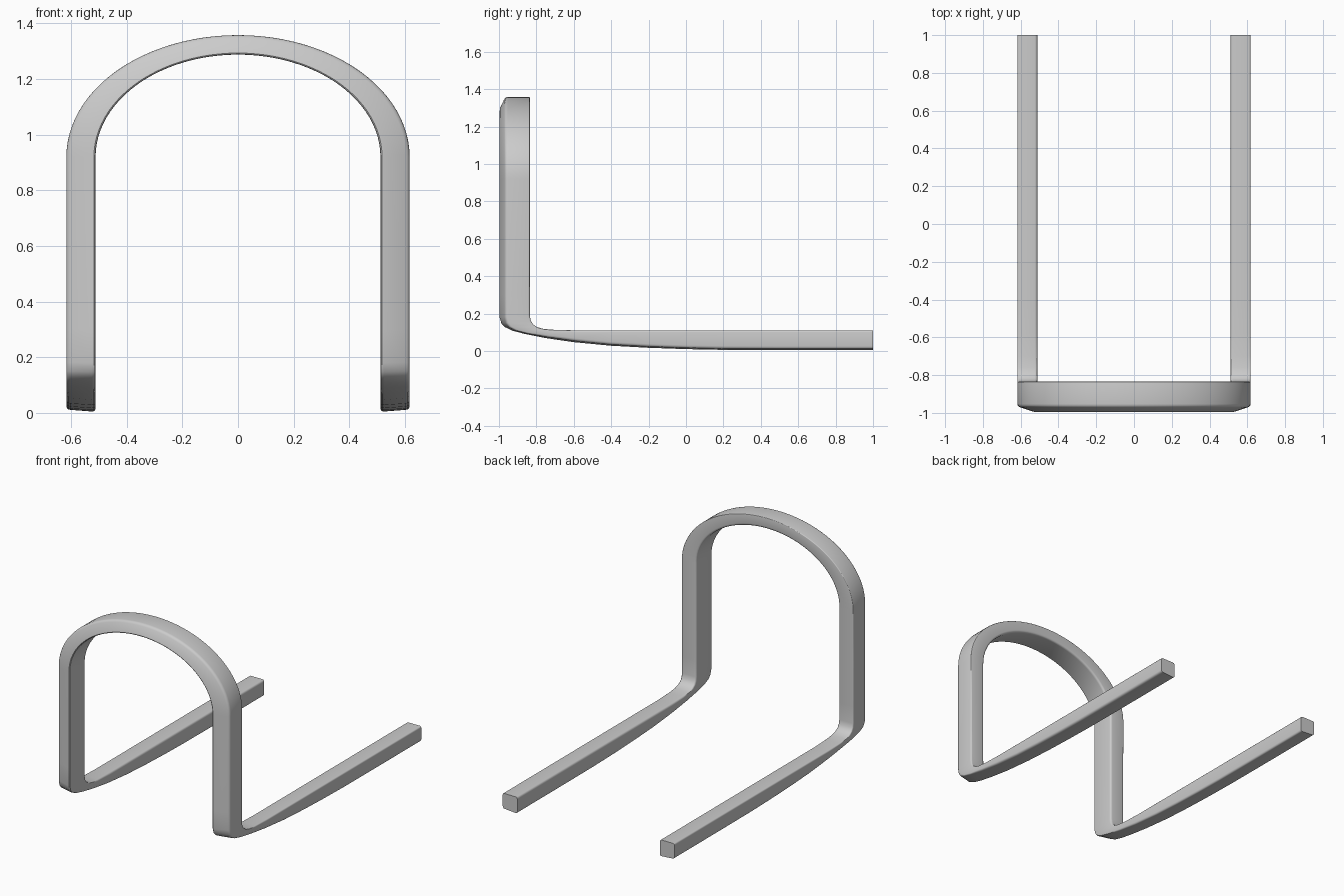
import bpy, bmesh, math
from mathutils import Vector

if "Cube" in bpy.data.objects:
    bpy.data.objects.remove(bpy.data.objects["Cube"])

XO, XI = 0.617, 0.512          # outer and inner half widths
SPRING = 0.92                  # height where the arch starts


def section(corners, radii):
    """Round the four corners of a bar section."""
    pts = []
    for i, c in enumerate(corners):
        a = c + (corners[i - 1] - c).normalized() * radii[i]
        b = c + (corners[(i + 1) % 4] - c).normalized() * radii[i]
        for t in (0, 0.33, 0.67, 1):
            pts.append(a * (1 - t) ** 2 + c * 2 * t * (1 - t) + b * t * t)
    return pts


# Side profile of a rail and its bend: lower/front y z, upper/back y z, face slant
profile = [
    (1.0, 0.004, 1.0, 0.11, 0.008), (0.5, 0.004, 0.5, 0.11, 0.008),
    (0.2, 0.005, 0.2, 0.11, 0.008), (0.0, 0.009, 0.0, 0.11, 0.008),
    (-0.2, 0.016, -0.2, 0.11, 0.008), (-0.4, 0.027, -0.4, 0.11, 0.008),
    (-0.6, 0.046, -0.58, 0.11, 0.009), (-0.75, 0.068, -0.7, 0.113, 0.01),
    (-0.86, 0.09, -0.76, 0.118, 0.013), (-0.93, 0.108, -0.795, 0.127, 0.018),
    (-0.97, 0.127, -0.818, 0.143, 0.024), (-0.99, 0.147, -0.83, 0.163, 0.03),
    (-1.0, 0.18, -0.835, 0.19, 0.034), (-1.0, 0.3, -0.835, 0.3, 0.034),
]
rings = []
for fy, fz, by, bz, slant in profile:
    front, back = Vector((0, fy, fz)), Vector((0, by, bz))
    shift = (back - front).normalized() * slant
    o, i = Vector((XO, 0, 0)), Vector((XI, 0, 0))
    rings.append(section([front + shift + o, front + i, back + i, back + o],
                         (0.014, 0.014, 0.014, 0.01)))

# Elliptical arch, right half up to the crown
N = 24
for k in range(N + 1):
    a = math.pi / 2 * k / N
    c, s = math.cos(a), math.sin(a)
    o = (XO * c, SPRING + (1.358 - SPRING) * s)
    i = (XI * c, SPRING + (1.288 - SPRING) * s)
    rings.append(section([Vector((o[0], -0.966, o[1])), Vector((i[0], -1, i[1])),
                          Vector((i[0], -0.835, i[1])), Vector((o[0], -0.835, o[1]))],
                         (0.014, 0.014, 0.014, 0.005)))

# Mirror to the left half and skin the whole bar
rings += [[Vector((-p.x, p.y, p.z)) for p in r] for r in reversed(rings[:-1])]
bm = bmesh.new()
loops = [[bm.verts.new(p) for p in r] for r in rings]
for a, b in zip(loops, loops[1:]):
    n = len(a)
    for j in range(n):
        bm.faces.new((a[j], a[(j + 1) % n], b[(j + 1) % n], b[j]))
bm.faces.new(loops[0])
bm.faces.new(loops[-1])
bmesh.ops.recalc_face_normals(bm, faces=bm.faces)
mesh = bpy.data.meshes.new("bent_bar_frame")
bm.to_mesh(mesh)
bm.free()
frame = bpy.data.objects.new("bent_bar_frame", mesh)
bpy.context.collection.objects.link(frame)
bpy.context.view_layer.objects.active = frame
frame.select_set(True)
bpy.ops.object.shade_smooth_by_angle(angle=math.radians(40))
